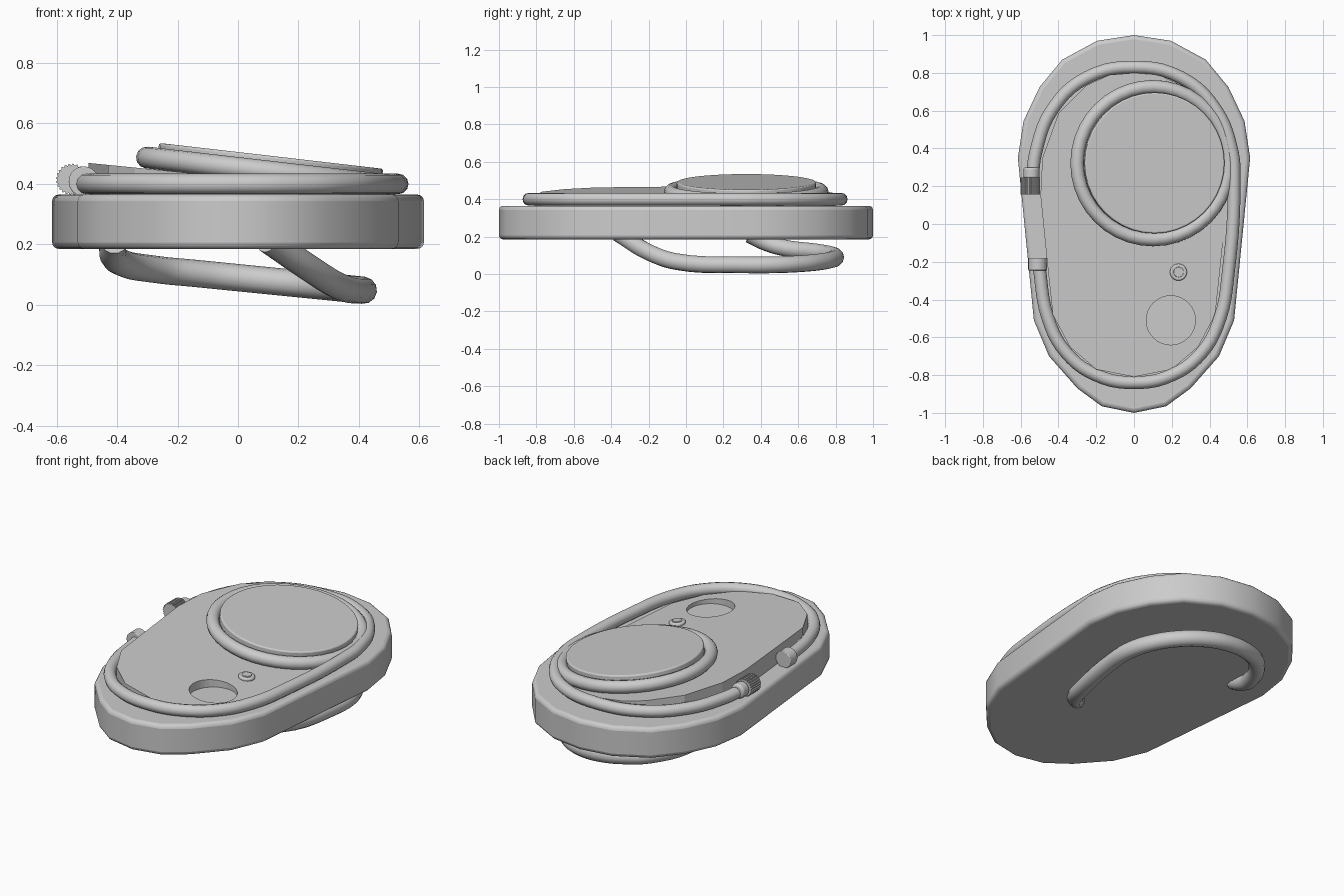
import bpy, bmesh, math
from mathutils import Vector

if "Cube" in bpy.data.objects:
    bpy.data.objects.remove(bpy.data.objects["Cube"])


def add_mesh(name, bm, bevel=0.0, segments=3):
    bmesh.ops.recalc_face_normals(bm, faces=bm.faces)
    mesh = bpy.data.meshes.new(name)
    bm.to_mesh(mesh)
    bm.free()
    ob = bpy.data.objects.new(name, mesh)
    bpy.context.collection.objects.link(ob)
    if bevel:
        mod = ob.modifiers.new("bevel", 'BEVEL')
        mod.width, mod.segments = bevel, segments
        mod.limit_method, mod.angle_limit = 'ANGLE', math.radians(50)
    return ob


def smooth(ob):
    bpy.ops.object.select_all(action='DESELECT')
    ob.select_set(True)
    bpy.context.view_layer.objects.active = ob
    bpy.ops.object.shade_smooth_by_angle(angle=math.radians(35))
    return ob


def mirrored(half):
    """Close a right-hand outline (top to bottom) by mirroring it."""
    return half + [(-x, y) for x, y in reversed(half[1:-1])]


def slab(name, outline, z0, top, bevel=0.0):
    """Outline extruded from z0 up to the height function top(x)."""
    bm = bmesh.new()
    lo = [bm.verts.new((x, y, z0)) for x, y in outline]
    hi = [bm.verts.new((x, y, top(x))) for x, y in outline]
    bm.faces.new(lo)
    bm.faces.new(hi)
    n = len(lo)
    for i in range(n):
        j = (i + 1) % n
        bm.faces.new((lo[i], lo[j], hi[j], hi[i]))
    return add_mesh(name, bm, bevel)


def tube(name, points, radius):
    """Round wire through the points, converted to a mesh."""
    cu = bpy.data.curves.new(name, 'CURVE')
    cu.dimensions = '3D'
    cu.bevel_depth, cu.bevel_resolution = radius, 4
    cu.resolution_u, cu.use_fill_caps = 5, True
    sp = cu.splines.new('BEZIER')
    sp.bezier_points.add(len(points) - 1)
    for bp, p in zip(sp.bezier_points, points):
        bp.co = p
        bp.handle_left_type = bp.handle_right_type = 'AUTO'
    ob = bpy.data.objects.new(name, cu)
    bpy.context.collection.objects.link(ob)
    bpy.ops.object.select_all(action='DESELECT')
    ob.select_set(True)
    bpy.context.view_layer.objects.active = ob
    bpy.ops.object.convert(target='MESH')
    return smooth(bpy.context.object)


def cylinder(name, loc, radius, depth, rot=(0, 0, 0), sides=32, bevel=0.0, tooth=0.0):
    bm = bmesh.new()
    bmesh.ops.create_cone(bm, cap_ends=True, segments=sides, radius1=radius,
                          radius2=radius, depth=depth)
    if tooth:  # pull alternate pairs of rim points inward
        for v in bm.verts:
            k = round(math.atan2(v.co.y, v.co.x) / (2 * math.pi) * sides) % sides
            if k % 4 < 2:
                v.co.x *= 1 - tooth
                v.co.y *= 1 - tooth
    ob = add_mesh(name, bm, bevel)
    ob.location, ob.rotation_euler = loc, rot
    return ob


# Main body: egg-shaped plate
body = slab("body", mirrored([(0, 1.0), (.195, .97), (.38, .87), (.50, .725), (.585, .545),
                              (.615, .35), (.53, -.51), (.45, -.70), (.30, -.87),
                              (.17, -.965), (0, -1.0)]), .185, lambda x: .365, .022)
smooth(body)

# Tilted top panel with a round recess
panel = slab("top_panel", mirrored([(0, .80), (.13, .79), (.25, .735), (.40, .585), (.485, .35),
                                    (.495, .15), (.46, -.2), (.43, -.48), (.34, -.65),
                                    (.2, -.77), (0, -.81)]), .355, lambda x: .42 - .1 * x)
cutter = cylinder("recess_cutter", (.195, -.51, .42), .13, .3)
cutter.hide_render = True
cutter.hide_set(True)
cut = panel.modifiers.new("recess", 'BOOLEAN')
cut.operation, cut.object, cut.solver = 'DIFFERENCE', cutter, 'EXACT'

# Wire running round the edge, open on the left between the two fittings
right = [(0, .83), (.25, .775), (.43, .61), (.52, .38), (.53, .25), (.50, -.25),
         (.455, -.5), (.36, -.68), (.2, -.80), (0, -.84)]
left_top = [(-.54, .22), (-.52, .38), (-.43, .61), (-.25, .775)]
left_low = [(-.2, -.80), (-.36, -.68), (-.455, -.5), (-.505, -.21)]
tube("edge_wire", [(x, y, .40) for x, y in left_top + right + left_low], .034)

# Tilted disc and the wire ring round it
tilt = (0, .115, 0)
smooth(cylinder("disc", (.105, .323, .453), .373, .08, tilt, 40, .008))
bpy.ops.mesh.primitive_torus_add(major_segments=40, minor_segments=12, major_radius=.404,
                                 minor_radius=.036, location=(.10, .322, .441), rotation=tilt)
bpy.context.object.name = "disc_ring"
smooth(bpy.context.object)

# Side fittings on the wire: toothed wheel, its collar, and a stop block
along_y = (math.pi / 2, 0, 0)
cylinder("knurled_wheel", (-.55, .20, .415), .052, .09, along_y, 96, 0, .1)
smooth(cylinder("wheel_collar", (-.543, .27, .41), .043, .06, along_y, 20, .012))
smooth(cylinder("stop_block", (-.51, -.213, .408), .05, .065, along_y, 24, .004))

# Small button with a raised rim
smooth(cylinder("button_rim", (.235, -.255, .396), .045, .03, (0, .1, 0), 24, .008))
smooth(cylinder("button_centre", (.235, -.255, .40), .027, .034, (0, .1, 0), 20, .003))

# Finger loop underneath: an open, tilted arc with both ends rising into the body
arc = []
for deg in range(-30, 150, 20):
    a = math.radians(deg)
    x, y = .415 * math.cos(a), .39 + .41 * math.sin(a)
    arc.append((x, y, .09 - .1 * x))
foot_front = [(.10, -.36, .215), (.25, -.19, .112), (.325, -.05, .066)]
foot_back = [(-.395, .50, .145), (-.415, .41, .175), (-.41, .34, .21)]
tube("finger_loop", foot_front + arc[1:] + foot_back, .045)
